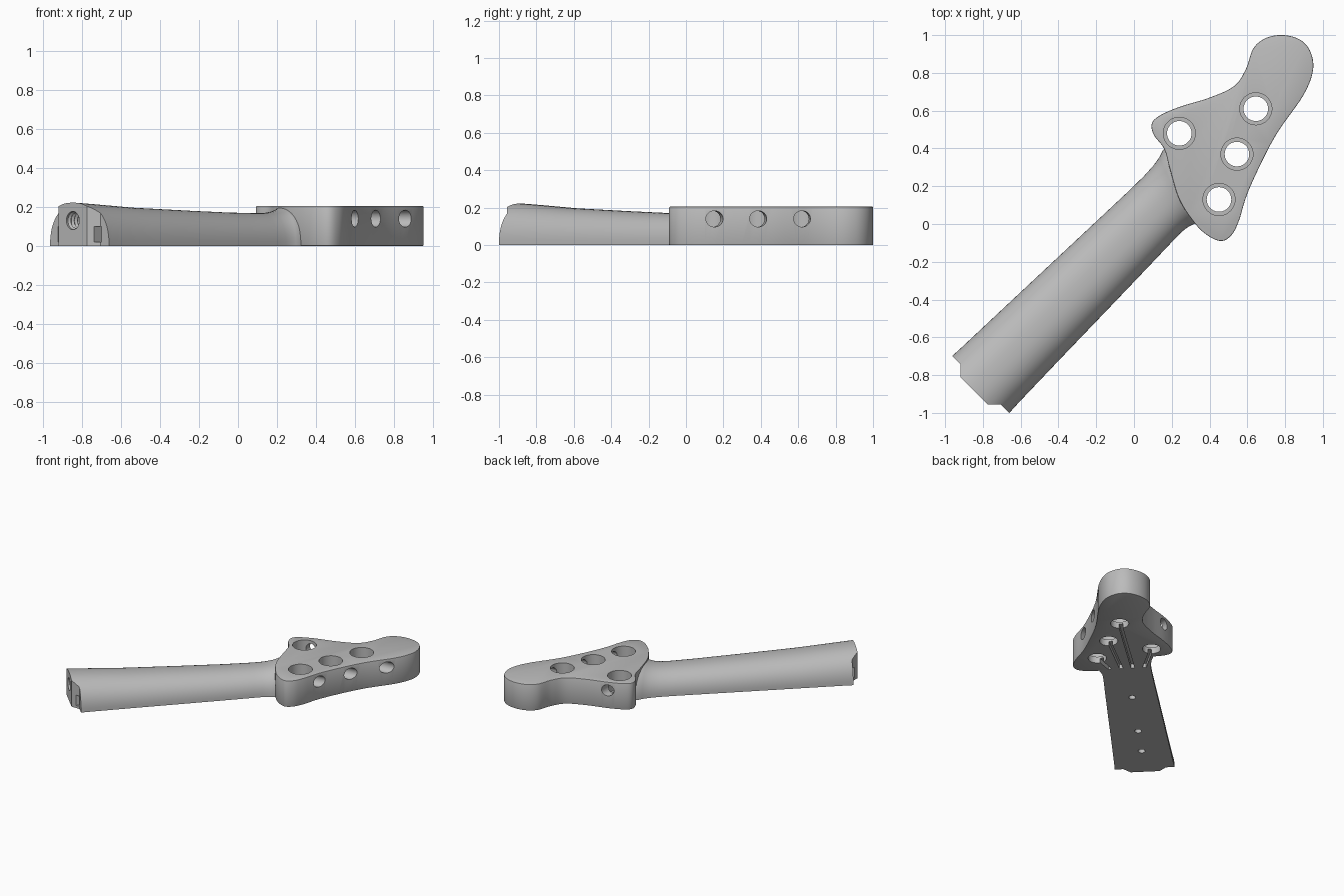
import bpy, bmesh, math
from mathutils import Vector, Matrix

cube = bpy.data.objects.get("Cube")
if cube:
    bpy.data.objects.remove(cube)

grey = bpy.data.materials.new("plain_grey")
grey.use_nodes = True
grey.diffuse_color = (0.5, 0.5, 0.5, 1)
grey.node_tree.nodes["Principled BSDF"].inputs["Base Color"].default_value = (0.5, 0.5, 0.5, 1)

# The neck runs along a diagonal: u points to the headstock, v points across
R = math.sqrt(0.5)
MID = -0.027


def uv(u, v, z=0):
    return Vector(((u - v) * R, (u + v) * R, z))


def make(name, bm):
    bmesh.ops.recalc_face_normals(bm, faces=bm.faces)
    mesh = bpy.data.meshes.new(name)
    bm.to_mesh(mesh)
    bm.free()
    mesh.materials.append(grey)
    ob = bpy.data.objects.new(name, mesh)
    bpy.context.collection.objects.link(ob)
    return ob


def loft(name, rings):
    bm = bmesh.new()
    loops = [[bm.verts.new(p) for p in ring] for ring in rings]
    n = len(loops[0])
    for a, b in zip(loops, loops[1:]):
        for i in range(n):
            j = (i + 1) % n
            bm.faces.new((a[i], a[j], b[j], b[i]))
    bm.faces.new(loops[0][::-1])
    bm.faces.new(loops[-1])
    return make(name, bm)


def prism(name, outline, z0, z1):
    return loft(name, [[Vector((p[0], p[1], z)) for p in outline] for z in (z0, z1)])


def rod(name, start, direction, profile, sides=40):
    """Turned solid: profile lists (distance, radius) along the direction."""
    turn = Vector(direction).to_track_quat("Z", "Y").to_matrix().to_4x4()
    place = Matrix.Translation(start) @ turn
    ring = [(math.cos(k * math.tau / sides), math.sin(k * math.tau / sides)) for k in range(sides)]
    return loft(name, [[place @ Vector((r * c, r * s, d)) for c, s in ring] for d, r in profile])


def bar(name, a, b, width, z0, z1):
    side = (b - a).normalized().cross(Vector((0, 0, 1))) * width / 2
    return prism(name, [a - side, b - side, b + side, a + side], z0, z1)


def smooth_loop(points, steps=7):
    out = []
    n = len(points)
    for i in range(n):
        a, b, c, d = (Vector(points[(i + k) % n]) for k in (-1, 0, 1, 2))
        for s in range(steps):
            t = s / steps
            out.append(0.5 * (2 * b + (c - a) * t + (2 * a - 5 * b + 4 * c - d) * t * t
                              + (3 * b - a - 3 * c + d) * t ** 3))
    return out


def carve(ob, cutters):
    for cutter in cutters:
        mod = ob.modifiers.new("cut", "BOOLEAN")
        mod.operation = "DIFFERENCE"
        mod.solver = "EXACT"
        mod.object = cutter
        bpy.context.view_layer.update()
        mesh = bpy.data.meshes.new_from_object(
            ob.evaluated_get(bpy.context.evaluated_depsgraph_get()))
        ob.modifiers.clear()
        ob.data = mesh


def finish(ob):
    bpy.ops.object.select_all(action="DESELECT")
    ob.select_set(True)
    bpy.context.view_layer.objects.active = ob
    bpy.ops.object.shade_smooth_by_angle(angle=math.radians(32))


# Headstock plate with softened rims
outline = smooth_loop([
    (.79, 1.0), (.88, .975), (.935, .91), (.947, .81), (.894, .677), (.745, .46), (.61, .185),
    (.555, .016), (.515, -.06), (.46, -.09), (.386, -.058), (.317, .01), (.24, .13), (.19, .29),
    (.16, .397), (.106, .47), (.094, .53), (.135, .573), (.238, .619), (.397, .668),
    (.53, .73), (.592, .82), (.632, .93), (.70, .985)])
head = prism("headstock", outline, 0, 0.205)
bm = bmesh.new()
bm.from_mesh(head.data)
rims = [e for e in bm.edges if abs(e.verts[0].co.z - e.verts[1].co.z) < 1e-5]
bmesh.ops.bevel(bm, geom=rims, offset=0.005, segments=2, affect="EDGES", profile=0.5)
bm.to_mesh(head.data)
bm.free()

# Neck: domed sections, flaring and slanting where they meet the headstock
stations = [  # u, right v, left v, height, slant
    (-1.223, -.243, .189, .222, 0), (-1.1, -.237, .183, .215, 0), (-.82, -.230, .174, .197, 0),
    (-.4, -.221, .160, .181, 0), (-.1, -.214, .150, .171, 0), (.10, -.209, .143, .168, .1),
    (.18, -.208, .142, .170, .22), (.235, -.211, .146, .178, .32), (.275, -.217, .155, .190, .38),
    (.305, -.225, .168, .203, .40), (.33, -.225, .168, .204, .40)]
rings = []
for u, right, left, height, slant in stations:
    ring = []
    for k in range(33):
        a = math.pi * k / 32
        c, s = math.cos(a), math.sin(a)
        v = (right + left) / 2 - (left - right) / 2 * math.copysign(abs(c) ** 0.87, c)
        ring.append(uv(u + slant * (v - MID), v, height * abs(s) ** 0.87))
    rings.append(ring)
neck = loft("neck", rings)

# Peg wells (stepped) with their side bores, and string grooves underneath
pegs = [((.45, .13), (1, .15, 0), -.15), ((.545, .37), (1, .1, 0), -.068),
        ((.645, .61), (1, .05, 0), .014), ((.24, .48), (.03, 1, 0), .096)]
head_cuts, grooves = [], []
for (x, y), way, nut in pegs:
    base = Vector((x, y, 0))
    head_cuts.append(rod("well_cutter", base, (0, 0, 1),
                         [(-.1, .065), (.05, .065), (.05001, .085), (.3, .085)]))
    head_cuts.append(rod("bore_cutter", base + Vector((0, 0, .14)), way, [(0, .043), (.4, .043)], 32))
    grooves.append(bar("groove_cutter", base, uv(.25, nut), .026, -.05, .035))

# Heel end: shoulders beside the tongue, side pockets, threaded bolt hole, dowel holes
heel_cuts = []
for side in (-1, 1):
    shoulder = [(-1.3, .026), (-1.174, .152), (-1.174, .4), (-1.3, .4)]
    heel_cuts.append(prism("shoulder_cutter", [uv(u, MID + side * v) for u, v in shoulder], -.1, .4))
    heel_cuts.append(bar("pocket_cutter", uv(-1.25, MID + side * .143), uv(-1.13, MID + side * .143),
                         .028, .02, .10))
thread = [(-.05, .046)] + [(.012 * k, .047 if k % 2 else .038) for k in range(1, 22)]
heel_cuts.append(rod("bolt_cutter", uv(-1.223, MID, .13), uv(1, 0), thread, 32))
for u in (-.165, -.645, -.93):
    heel_cuts.append(rod("dowel_cutter", uv(u, MID, -.05), (0, 0, 1), [(0, .025), (.12, .025)], 24))

carve(head, head_cuts + grooves)
carve(neck, grooves + heel_cuts)
for cutter in head_cuts + grooves + heel_cuts:
    bpy.data.objects.remove(cutter)
finish(head)
finish(neck)
